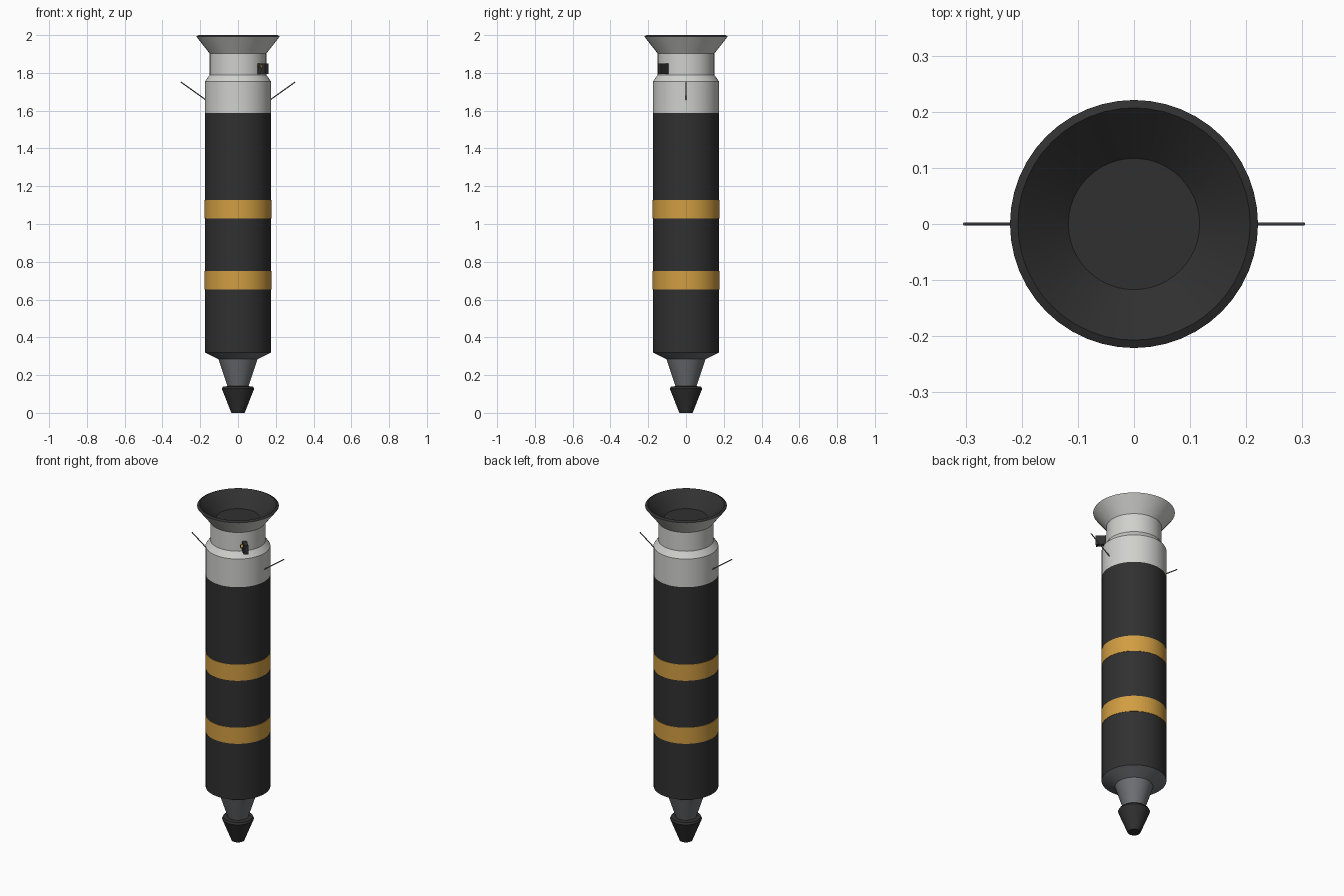
import bpy
import bmesh
import math
from mathutils import Vector, Matrix

cube = bpy.data.objects.get("Cube")
if cube:
    bpy.data.objects.remove(cube, do_unlink=True)

SIDES = 48


def material(name, r, g, b):
    mat = bpy.data.materials.new(name)
    mat.use_nodes = True
    mat.diffuse_color = (r, g, b, 1)
    for node in mat.node_tree.nodes:
        if node.type == 'BSDF_PRINCIPLED':
            node.inputs["Base Color"].default_value = (r, g, b, 1)
    return mat


black = material("matte black", 0.03, 0.03, 0.03)
white = material("off white", 0.63, 0.63, 0.61)
amber = material("amber yellow", 0.64, 0.34, 0.055)
grey = material("steel grey", 0.16, 0.165, 0.18)


def finish(name, bm, mat):
    bmesh.ops.recalc_face_normals(bm, faces=bm.faces)
    mesh = bpy.data.meshes.new(name)
    bm.to_mesh(mesh)
    bm.free()
    mesh.materials.append(mat)
    obj = bpy.data.objects.new(name, mesh)
    bpy.context.collection.objects.link(obj)
    bpy.ops.object.select_all(action='DESELECT')
    obj.select_set(True)
    bpy.context.view_layer.objects.active = obj
    bpy.ops.object.shade_smooth_by_angle(angle=math.radians(25))
    return obj


def lathe(name, profile, mat, cap_start=False, cap_end=False):
    """Turn a (radius, height) profile around the z axis."""
    bm = bmesh.new()
    rings = []
    for r, z in profile:
        rings.append([bm.verts.new((r * math.cos(a), r * math.sin(a), z))
                      for a in (math.tau * i / SIDES for i in range(SIDES))])
    for low, high in zip(rings, rings[1:]):
        for i in range(SIDES):
            j = (i + 1) % SIDES
            bm.faces.new((low[i], low[j], high[j], high[i]))
    if cap_start:
        bm.faces.new(rings[0][::-1])
    if cap_end:
        bm.faces.new(rings[-1])
    return finish(name, bm, mat)


def rod(name, start, end, radius, sides, mat):
    """Straight round bar between two points."""
    start, end = Vector(start), Vector(end)
    axis = end - start
    place = Matrix.Translation((start + end) / 2) @ axis.to_track_quat('Z', 'Y').to_matrix().to_4x4()
    bm = bmesh.new()
    bmesh.ops.create_cone(bm, cap_ends=True, segments=sides, radius1=radius,
                          radius2=radius, depth=axis.length, matrix=place)
    return finish(name, bm, mat)


# Lower end: blunt tip, tapered stem and shoulder
lathe("nose_tip", [(0.035, 0), (0.086, 0.128), (0.08, 0.139), (0.05, 0.142)],
      black, cap_start=True, cap_end=True)
lathe("tapered_stem", [(0.055, 0.138), (0.103, 0.284), (0.175, 0.32)], grey)

# Main tube and its raised bands
lathe("body_tube", [(0.175, 0.32), (0.175, 1.587)], black)
for label, base in (("lower", 0.654), ("upper", 1.03)):
    lathe(label + "_band", [(0.174, base), (0.177, base),
                            (0.177, base + 0.096), (0.174, base + 0.096)], amber)

# Upper section with neck and flared skirt
lathe("upper_section", [(0.175, 1.587), (0.175, 1.755), (0.15, 1.79),
                        (0.15, 1.902), (0.221, 1.993)], white)
lathe("flare_lining", [(0.221, 1.993), (0.207, 2.0), (0.117, 1.92)],
      black, cap_end=True)

# Side antennas
for label, side in (("left", 1), ("right", -1)):
    rod(label + "_antenna", (side * 0.17, 0, 1.657), (side * 0.303, 0, 1.752),
        0.003, 8, grey)

# Camera box standing out from the neck, with a lens on its side
out = Vector((1, -1, 0)).normalized()
lens_dir = Vector((-1, -1, 0)).normalized()
centre = Vector((0.132, -0.121, 1.822))
bm = bmesh.new()
bmesh.ops.create_cube(bm, size=1, matrix=Matrix.Translation(centre)
                      @ Matrix.Rotation(math.radians(-45), 4, 'Z')
                      @ Matrix.Diagonal((0.055, 0.025, 0.055, 1)))
finish("camera_box", bm, black)
lens = centre + lens_dir * 0.012 + Vector((0, 0, 0.01))
rod("lens_ring", lens, lens + lens_dir * 0.012, 0.01, 16, amber)
rod("lens_glass", lens, lens + lens_dir * 0.015, 0.007, 16, black)
